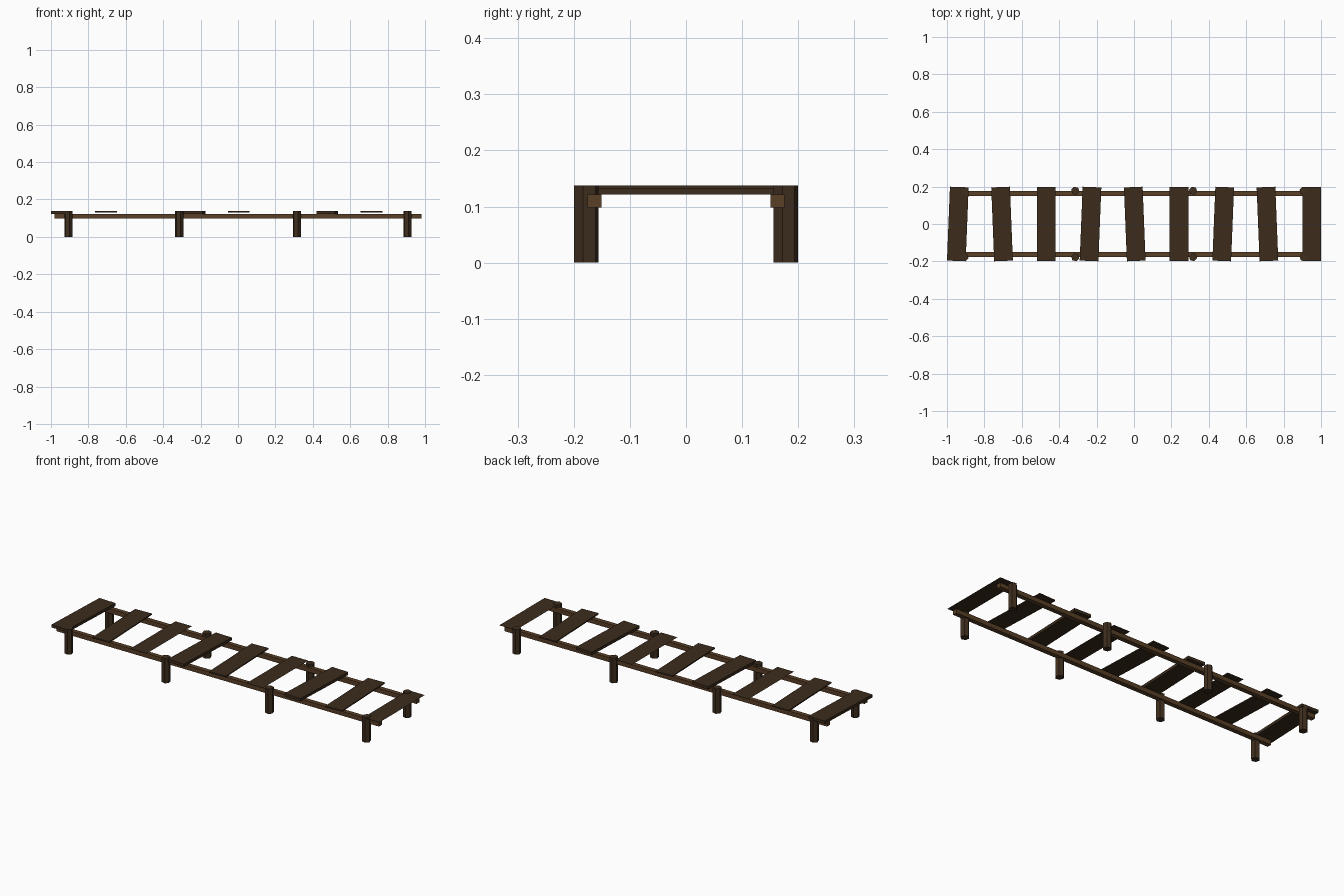
import bpy, math

if "Cube" in bpy.data.objects:
    bpy.data.objects.remove(bpy.data.objects["Cube"])

def material(name, rgb):
    m = bpy.data.materials.new(name)
    m.diffuse_color = (*rgb, 1)
    m.use_nodes = True
    m.node_tree.nodes["Principled BSDF"].inputs["Base Color"].default_value = m.diffuse_color
    return m

plank_mat = material("dark_wood", (0.045, 0.025, 0.012))
post_mat = material("post_wood", (0.05, 0.027, 0.013))
rail_mat = material("rail_wood", (0.1, 0.05, 0.02))

def finish(name, mat):
    o = bpy.context.object
    o.name = name
    o.data.materials.append(mat)
    return o

def box(name, loc, size, mat, yaw=0):
    bpy.ops.mesh.primitive_cube_add(size=1, location=loc, rotation=(0, 0, yaw))
    o = finish(name, mat)
    o.scale = size
    return o

# Side rails and hexagonal posts
for side, s in (("front", -1), ("back", 1)):
    box(f"{side}_rail", (0, s * 0.163, 0.11), (1.964, 0.025, 0.024), rail_mat)
    for i, x in enumerate((-0.907, -0.314, 0.316, 0.907)):
        bpy.ops.mesh.primitive_cylinder_add(vertices=6, radius=0.0225, depth=0.1375,
                                            location=(x, s * 0.1775, 0.06875),
                                            rotation=(0, 0, math.radians(15)))
        finish(f"{side}_post_{i + 1}", post_mat)

# Planks repeat in threes: thick, thin, and a flat sheet
TOP = 0.1375
LENGTH, WIDTH = 0.395, 0.1
kinds = ((-2.3, 0.0155), (2.3, 0.0065), (0, 0))
for i in range(9):
    yaw, thick = kinds[i % 3]
    x = -0.942 + 0.2365 * i
    if thick:
        box(f"plank_{i + 1}", (x, 0, TOP - thick / 2), (WIDTH, LENGTH, thick),
            plank_mat, math.radians(yaw))
    else:
        bpy.ops.mesh.primitive_plane_add(size=1, location=(x, 0, 0.134))
        o = finish(f"plank_{i + 1}", plank_mat)
        o.scale = (WIDTH, LENGTH, 1)
